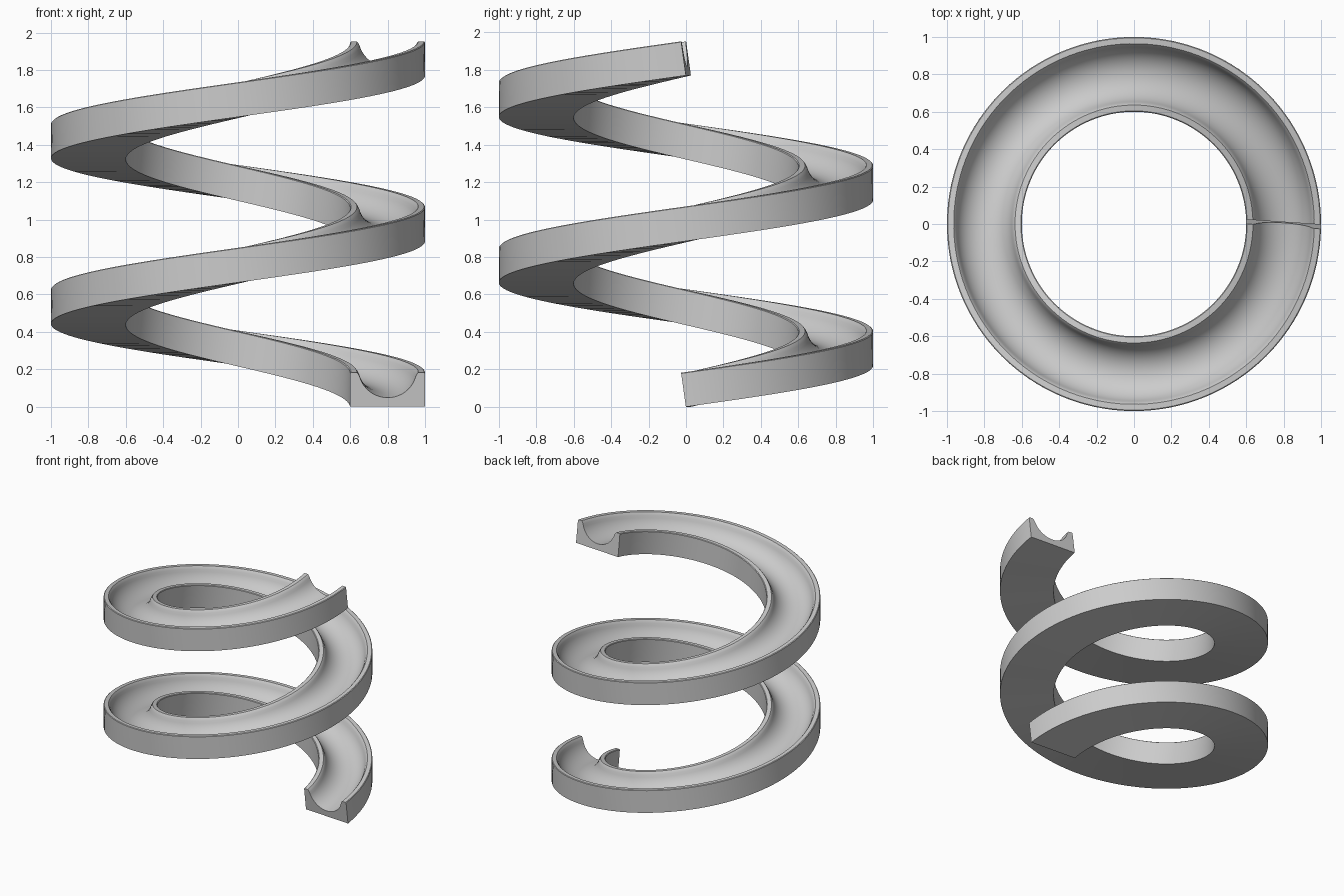
import bpy, bmesh, math

if "Cube" in bpy.data.objects:
    bpy.data.objects.remove(bpy.data.objects["Cube"])

TURNS, PITCH, STEPS = 2, 0.885, 256
HEIGHT = 0.182

# Trough cross-section (radius, height): square outside, round groove inside
profile = [(0.60, 0.0), (0.60, 0.178), (0.605, HEIGHT), (0.636, HEIGHT), (0.643, 0.174)]
for i in range(1, 24):
    a = math.pi * (1 + i / 24)
    profile.append((0.80 + 0.155 * math.cos(a), 0.20 + 0.152 * math.sin(a)))
profile = [p for p in profile if p[1] <= 0.178 or p[0] < 0.64]
profile += [(0.957, 0.174), (0.964, HEIGHT), (0.995, HEIGHT), (1.0, 0.178), (1.0, 0.0)]

# Sweep the section up the helix, leaning it back with the slope
bm = bmesh.new()
rings = []
for s in range(STEPS + 1):
    t = s / STEPS
    ring = []
    for r, h in profile:
        lean = 0.0135 - 0.027 * (r - 0.6) / 0.4 - 0.14 * (h - HEIGHT / 2)
        a = t * TURNS * math.tau + lean / r
        ring.append(bm.verts.new((r * math.cos(a), r * math.sin(a),
                                  t * TURNS * PITCH + h)))
    rings.append(ring)
n = len(profile)
for a, b in zip(rings, rings[1:]):
    for i in range(n):
        j = (i + 1) % n
        bm.faces.new((a[i], a[j], b[j], b[i]))

# End caps
bm.faces.new(rings[0])
bm.faces.new(rings[-1][::-1])
bmesh.ops.recalc_face_normals(bm, faces=bm.faces)

mesh = bpy.data.meshes.new("spiral_trough")
bm.to_mesh(mesh)
bm.free()
trough = bpy.data.objects.new("spiral_trough", mesh)
bpy.context.collection.objects.link(trough)
bpy.context.view_layer.objects.active = trough
trough.select_set(True)
bpy.ops.object.shade_smooth_by_angle(angle=math.radians(30))
